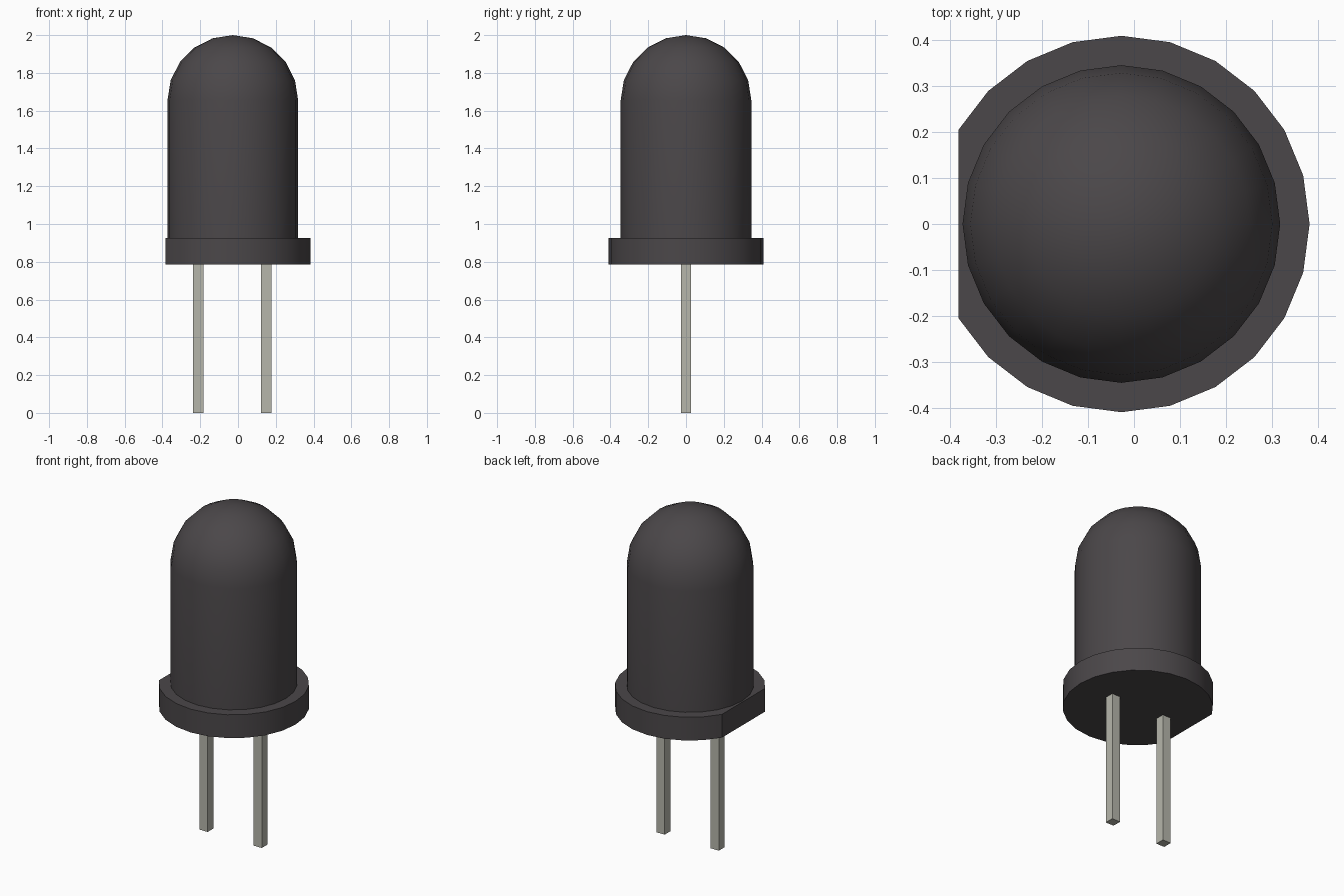
import bpy, bmesh
from math import sin, cos, pi, radians

if "Cube" in bpy.data.objects:
    bpy.data.objects.remove(bpy.data.objects["Cube"])

SIDES = 24
CX = -0.0275                       # axis of the lens
R_LENS, R_RIM = 0.346, 0.41
Z_RIM, Z_RIM_TOP, Z_DOME = 0.786, 0.926, 1.654
FLAT_X = CX - R_RIM * cos(radians(30))


def material(name, color):
    mat = bpy.data.materials.new(name)
    mat.diffuse_color = (*color, 1)
    mat.use_nodes = True
    mat.node_tree.nodes["Principled BSDF"].inputs["Base Color"].default_value = mat.diffuse_color
    return mat


dark = material("dark_plastic", (0.07, 0.063, 0.067))
metal = material("lead_metal", (0.47, 0.47, 0.41))

# Lens and rim: one lathed profile of (radius, height)
profile = [(R_RIM, Z_RIM), (R_RIM, Z_RIM_TOP), (R_LENS, Z_RIM_TOP)]
for i in range(5):
    a = radians(18 * i)
    profile.append((R_LENS * cos(a), Z_DOME + R_LENS * sin(a)))

bm = bmesh.new()
rings = []
for r, z in profile:
    ring = []
    for k in range(SIDES):
        t = 2 * pi * k / SIDES
        # clamping x cuts the flat side of the rim
        ring.append(bm.verts.new((max(CX + r * cos(t), FLAT_X), r * sin(t), z)))
    rings.append(ring)
for low, high in zip(rings, rings[1:]):
    for k in range(SIDES):
        n = (k + 1) % SIDES
        bm.faces.new((low[k], low[n], high[n], high[k]))

# Dome tip and underside
tip = bm.verts.new((CX, 0, Z_DOME + R_LENS))
for k in range(SIDES):
    bm.faces.new((rings[-1][k], rings[-1][(k + 1) % SIDES], tip))
bm.faces.new(rings[0][::-1])
bmesh.ops.recalc_face_normals(bm, faces=bm.faces[:])

mesh = bpy.data.meshes.new("lens_and_rim")
bm.to_mesh(mesh)
bm.free()
mesh.materials.append(dark)
lens = bpy.data.objects.new("lens_and_rim", mesh)
bpy.context.collection.objects.link(lens)
bpy.context.view_layer.objects.active = lens
lens.select_set(True)
bpy.ops.object.shade_smooth_by_angle(angle=radians(30))

# Two square wire leads
for name, x in (("left_lead", -0.21), ("right_lead", 0.15)):
    bpy.ops.mesh.primitive_cube_add(size=1, location=(x, 0, Z_RIM / 2))
    lead = bpy.context.object
    lead.name = name
    lead.scale = (0.055, 0.055, Z_RIM)
    lead.data.materials.append(metal)
